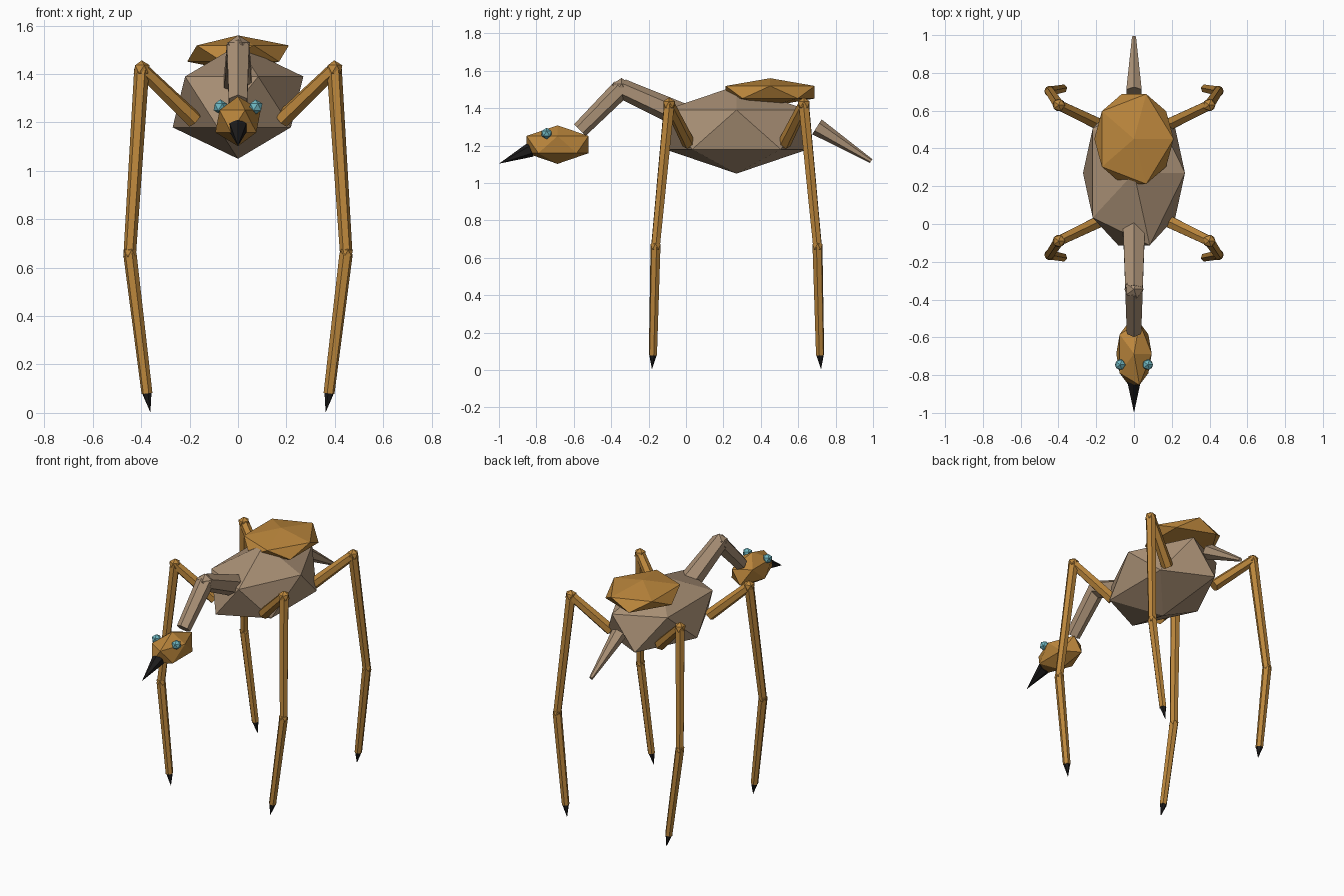
import bpy
from mathutils import Vector

cube = bpy.data.objects.get("Cube")
if cube:
    bpy.data.objects.remove(cube, do_unlink=True)


def material(name, color):
    mat = bpy.data.materials.new(name)
    mat.use_nodes = True
    mat.diffuse_color = (*color, 1)
    mat.node_tree.nodes["Principled BSDF"].inputs["Base Color"].default_value = (*color, 1)
    return mat


TAUPE = material("taupe hide", (0.40, 0.28, 0.18))
OCHRE = material("ochre shell", (0.50, 0.24, 0.045))
BLACK = material("black horn", (0.012, 0.011, 0.011))
CYAN = material("cyan eye", (0.16, 0.48, 0.54))


def finish(name, mat):
    obj = bpy.context.object
    obj.name = name
    obj.data.materials.append(mat)
    return obj


def gem(name, center, size, mat):
    """Faceted twenty-sided blob, stretched to size."""
    bpy.ops.mesh.primitive_ico_sphere_add(subdivisions=1, radius=1, location=center)
    obj = finish(name, mat)
    obj.scale = size
    return obj


def limb(name, start, end, r1, r2, mat):
    """Tapered six-sided rod between two points."""
    a, b = Vector(start), Vector(end)
    bpy.ops.mesh.primitive_cone_add(vertices=6, radius1=r1, radius2=r2,
                                    depth=(b - a).length, location=(a + b) / 2)
    obj = finish(name, mat)
    obj.rotation_euler = (b - a).to_track_quat("Z", "Y").to_euler()
    return obj


# Body and back shell
MID = 0.27
gem("body", (0, MID, 1.285), (0.302, 0.45, 0.235), TAUPE)
gem("back_shell", (0, 0.45, 1.485), (0.235, 0.28, 0.075), OCHRE)

# Neck and tail
bend = (0, -0.345, 1.505)
limb("lower_neck", (0, 0.0, 1.35), bend, 0.068, 0.053, TAUPE)
gem("neck_joint", bend, (0.056,) * 3, TAUPE)
limb("upper_neck", bend, (0, -0.567, 1.283), 0.053, 0.044, TAUPE)
limb("tail", (0, 0.70, 1.30), (0, 0.99, 1.117), 0.047, 0.012, TAUPE)

# Head, beak and eyes
gem("head", (0, -0.687, 1.205), (0.105, 0.195, 0.103), OCHRE)
limb("beak", (0, -0.83, 1.178), (0, -1.0, 1.103), 0.04, 0, BLACK)
for side, s in (("left", 1), ("right", -1)):
    gem(side + "_eye", (s * 0.073, -0.745, 1.264), (0.031,) * 3, CYAN)

# Four legs, mirrored left to right and front to back
for side, s in (("left", 1), ("right", -1)):
    for end, f in (("front", -1), ("rear", 1)):
        def at(x, out, z):
            return (s * x, MID + f * out, z)

        tag = end + "_" + side + "_"
        hip, knee = at(0.18, 0.255, 1.21), at(0.398, 0.36, 1.42)
        ankle, foot = at(0.447, 0.433, 0.66), at(0.376, 0.447, 0.08)
        limb(tag + "thigh", hip, knee, 0.036, 0.030, OCHRE)
        gem(tag + "knee", knee, (0.037,) * 3, OCHRE)
        limb(tag + "shin", knee, ankle, 0.031, 0.026, OCHRE)
        gem(tag + "ankle", ankle, (0.031,) * 3, OCHRE)
        limb(tag + "lower_leg", ankle, foot, 0.028, 0.023, OCHRE)
        limb(tag + "claw", foot, at(0.362, 0.452, 0.002), 0.02, 0, BLACK)
